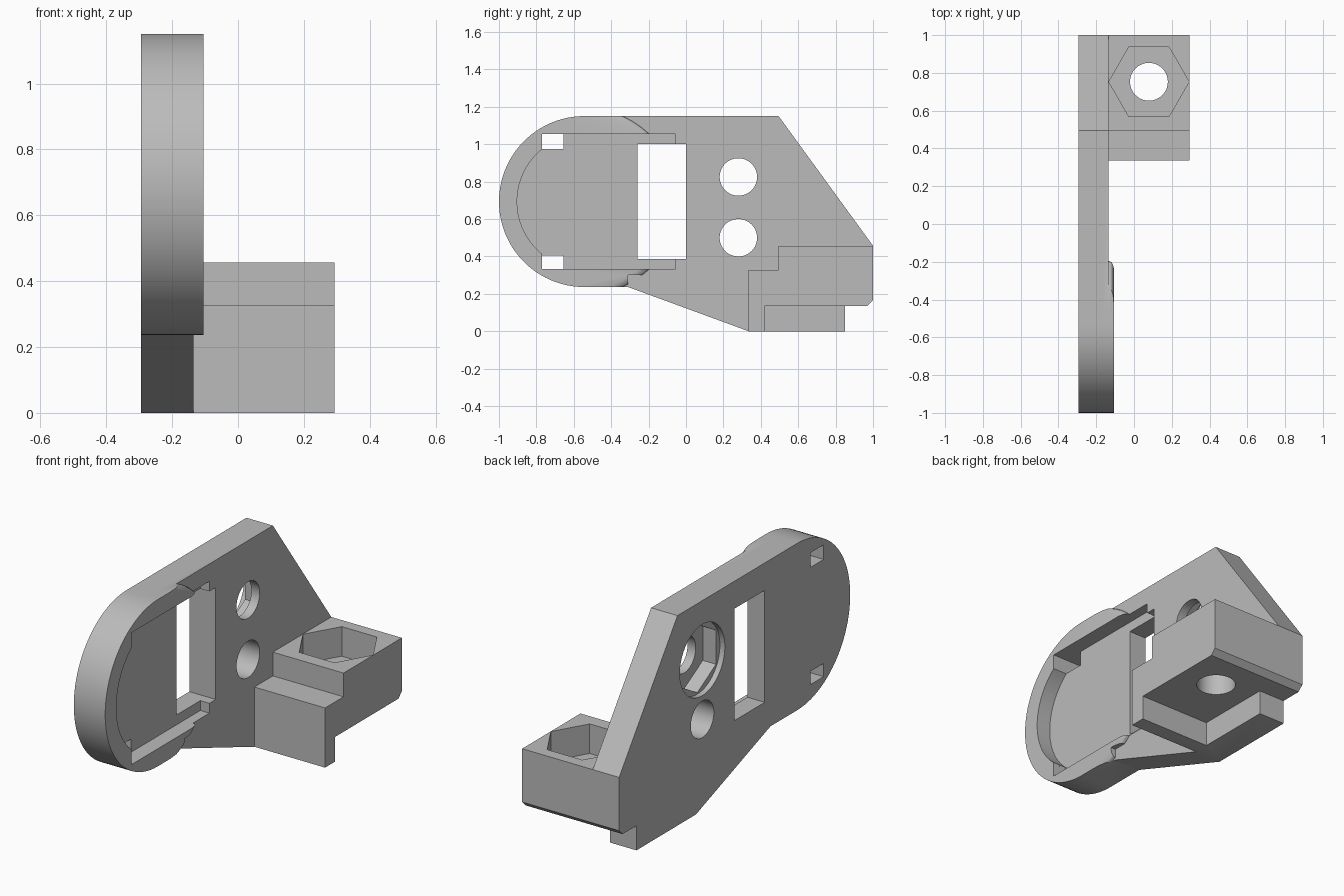
import bpy, bmesh
from math import sin, cos, pi, radians

cube = bpy.data.objects.get("Cube")
if cube:
    bpy.data.objects.remove(cube, do_unlink=True)

grey = bpy.data.materials.new("plain grey")
grey.use_nodes = True
grey.diffuse_color = (0.5, 0.5, 0.5, 1)
grey.node_tree.nodes["Principled BSDF"].inputs["Base Color"].default_value = (0.5, 0.5, 0.5, 1)

BACK, FACE, LIP = -0.295, -0.135, -0.105   # plate depths along x
RIGHT = 0.293
CY, CZ, R = -0.543, 0.6935, 0.457          # rounded end


def loft(name, rings):
    """Closed solid through rings of equal point count."""
    bm = bmesh.new()
    loops = [[bm.verts.new(p) for p in ring] for ring in rings]
    n = len(loops[0])
    for a, b in zip(loops, loops[1:]):
        for i in range(n):
            j = (i + 1) % n
            bm.faces.new((a[i], a[j], b[j], b[i]))
    bm.faces.new(loops[0])
    bm.faces.new(loops[-1])
    bmesh.ops.recalc_face_normals(bm, faces=bm.faces)
    mesh = bpy.data.meshes.new(name)
    bm.to_mesh(mesh)
    bm.free()
    mesh.materials.append(grey)
    obj = bpy.data.objects.new(name, mesh)
    bpy.context.collection.objects.link(obj)
    return obj


def prism_x(name, profile, x0, x1):
    return loft(name, [[(x, y, z) for y, z in profile] for x in (x0, x1)])


def prism_z(name, profile, z0, z1):
    return loft(name, [[(x, y, z) for x, y in profile] for z in (z0, z1)])


def arc(u, v, r, start=0, end=360, n=64, closed=True):
    steps = n if closed else n - 1
    angles = [radians(start + (end - start) * i / steps) for i in range(n)]
    return [(u + r * cos(a), v + r * sin(a)) for a in angles]


def rect(u0, u1, v0, v1):
    return [(u0, v0), (u1, v0), (u1, v1), (u0, v1)]


def combine(target, tool, operation="DIFFERENCE"):
    mod = target.modifiers.new("combine", "BOOLEAN")
    mod.operation, mod.solver, mod.object = operation, "EXACT", tool
    bpy.context.view_layer.objects.active = target
    bpy.ops.object.modifier_apply(modifier=mod.name)
    bpy.data.objects.remove(tool, do_unlink=True)


# Main plate with one rounded end
round_end = arc(CY, CZ, R, 90, 270, 48, False)
foot = [(0.335, 0), (0.85, 0), (0.85, 0.135), (0.97, 0.135), (1, 0.165)]
bracket = prism_x("bracket", round_end + [(-0.31, CZ - R)] + foot
                  + [(1, 0.457), (0.495, CZ + R)], BACK, FACE)

# Raised lip around the rounded end, fading out along a rounded arc
lip = prism_x("lip", round_end + [(0, CZ - R), (0, CZ + R)], FACE - 0.03, LIP)
steps = [(-0.2, 0.5), (-0.13, 0.5), (-0.119, 0.496), (-0.111, 0.487),
         (LIP, 0.468), (-0.08, 0.468)]
combine(lip, loft("lip_limit", [[(x, y, z) for y, z in arc(CY, CZ, r, n=128)]
                                for x, r in steps]), "INTERSECT")
# keep the lip only over the straight part of the plate edge
combine(lip, prism_x("lip_trim", rect(-0.31, 0.1, 0, 0.3), -0.3, 0))
combine(bracket, lip, "UNION")

# Stepped mounting block
block = [(0.335, 0), (0.42, 0), (0.42, 0.135), (0.97, 0.135), (1, 0.165),
         (1, 0.457), (0.495, 0.457), (0.495, 0.327), (0.335, 0.327)]
combine(bracket, prism_x("block", block, FACE - 0.03, RIGHT), "UNION")

# Pocket in the face with a rounded end
pocket = arc(CY, CZ, 0.36, 129, 231, 32, False)
pocket += [(-0.77, 0.333), (-0.055, 0.333), (-0.055, 1.055), (-0.77, 1.055)]
combine(bracket, prism_x("pocket", pocket, -0.19, 0))

# Openings right through the plate
openings = [rect(-0.26, 0, 0.387, 1.0),
            rect(-0.77, -0.655, 0.975, 1.055), rect(-0.77, -0.655, 0.333, 0.405),
            arc(0.28, 0.825, 0.1), arc(0.28, 0.5, 0.1)]
for shape in openings:
    combine(bracket, prism_x("opening", shape, -0.5, 0.1))

# Round counterbore and nut pocket on the back of the upper hole
combine(bracket, prism_x("counterbore", arc(0.28, 0.825, 0.195), -0.5, BACK + 0.03))
combine(bracket, prism_x("side_nut", arc(0.28, 0.825, 0.186, 30, 390, 6), -0.5, BACK + 0.11))

# Nut pocket and bolt hole in the block
combine(bracket, prism_z("top_nut", arc(0.079, 0.753, 0.2125, n=6), 0.295, 0.7))
combine(bracket, prism_z("bolt_hole", arc(0.079, 0.753, 0.1), -0.1, 0.7))

# Smooth curves, sharp edges
bpy.ops.object.select_all(action="DESELECT")
bracket.select_set(True)
bpy.context.view_layer.objects.active = bracket
bpy.ops.object.shade_smooth_by_angle(angle=radians(25))
